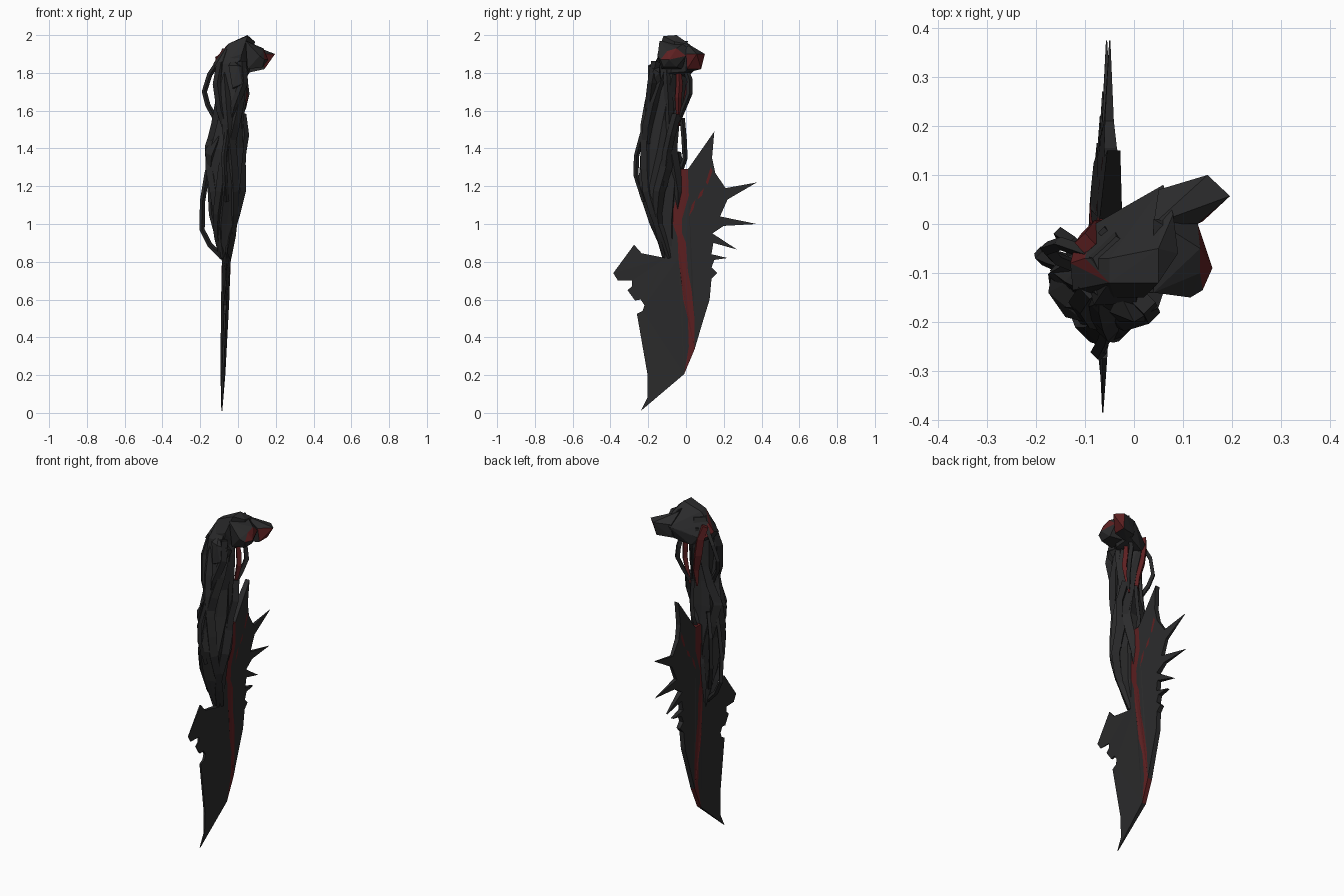
import bpy, bmesh, math
from mathutils import Vector


def material(name, rgb):
    m = bpy.data.materials.new(name)
    m.diffuse_color = (*rgb, 1)
    return m


DARK = material("charcoal", (0.024, 0.024, 0.025))
STRAND = material("dark strand", (0.02, 0.02, 0.021))
RED = material("deep red", (0.11, 0.014, 0.015))


def finish(name, bm, mats):
    bmesh.ops.recalc_face_normals(bm, faces=bm.faces)
    me = bpy.data.meshes.new(name)
    bm.to_mesh(me)
    bm.free()
    for m in mats:
        me.materials.append(m)
    ob = bpy.data.objects.new(name, me)
    bpy.context.collection.objects.link(ob)
    return ob


def loft(name, rings, mat):
    """Skin a list of point rings and cap both ends."""
    bm = bmesh.new()
    vs = [[bm.verts.new(p) for p in r] for r in rings]
    n = len(vs[0])
    for a, b in zip(vs, vs[1:]):
        for i in range(n):
            j = (i + 1) % n
            bm.faces.new((a[i], a[j], b[j], b[i]))
    bm.faces.new(vs[0])
    bm.faces.new(vs[-1])
    return finish(name, bm, [mat])


def tube(name, pts, radii, mat, sides=5):
    """Tapered strand along a path."""
    pts = [Vector(p) for p in pts]
    rings = []
    for i, p in enumerate(pts):
        t = (pts[min(i + 1, len(pts) - 1)] - pts[max(i - 1, 0)]).normalized()
        u = (Vector((1, 0, 0)) - t * t.x).normalized()
        v = t.cross(u)
        rings.append([p + radii[i] * (u * math.cos(k * math.tau / sides)
                                      + v * math.sin(k * math.tau / sides))
                      for k in range(sides)])
    return loft(name, rings, mat)


def hull(name, pts, is_red=None):
    """Faceted lump; faces matching the rule become red."""
    bm = bmesh.new()
    for p in pts:
        bm.verts.new(p)
    res = bmesh.ops.convex_hull(bm, input=bm.verts)
    bmesh.ops.delete(bm, geom=[g for g in res["geom_interior"]
                               if isinstance(g, bmesh.types.BMVert)], context='VERTS')
    bmesh.ops.recalc_face_normals(bm, faces=bm.faces)
    for f in bm.faces:
        f.normal_update()
        if is_red and is_red(f.calc_center_median(), f.normal):
            f.material_index = 1
    return finish(name, bm, [DARK, RED])


# Blade: notched front edge, red spine and spiked back edge, as (y, z)
front = [(-.24, .01), (-.205, .08), (-.205, .21), (-.26, .525), (-.23, .54),
         (-.22, .57), (-.24, .60), (-.27, .595), (-.31, .65), (-.285, .67),
         (-.285, .70), (-.36, .70), (-.385, .74), (-.275, .89), (-.235, .845),
         (-.11, .82), (-.11, 1.0), (-.1, 1.2)]
spine_l = [(-.045, 1.29), (-.04, 1.22), (-.055, 1.12), (-.08, 1.03), (-.045, .93),
           (-.04, .82), (-.025, .7), (-.015, .6), (.01, .5), (.015, .35), (-.01, .205)]
spine_r = [(.01, 1.29), (.015, 1.15), (-.02, 1.03), (-.02, .95), (0, .9),
           (.01, .75), (.03, .65), (.045, .5), (.045, .335)]
back = [(.15, 1.49), (.138, 1.35), (.155, 1.27), (.21, 1.19), (.375, 1.22),
        (.22, 1.13), (.18, 1.04), (.375, 1.0), (.20, .99), (.14, .95),
        (.27, .865), (.145, .90), (.135, .84), (.22, .82), (.15, .81),
        (.135, .77), (.165, .74), (.135, .71), (.125, .6), (.085, .47)]
regions = [(front + spine_l, 0),
           (spine_l[::-1] + spine_r, 1),
           (spine_r + back[::-1], 0)]


def blade_x(y, z, s, lift=0):
    half = 0.024 * max(0.05, 1 - abs(y) / 0.34) * min(1, 0.35 + z)
    return -.086 + .03 * z + s * (half + lift)


bm = bmesh.new()
sides = {}
for s in (-1, 1):
    for poly, mi in regions:
        loop = []
        for y, z in poly:
            if (y, z, s) not in sides:
                sides[y, z, s] = bm.verts.new((blade_x(y, z, s), y, z))
            loop.append(sides[y, z, s])
        bm.faces.new(loop).material_index = mi
partner = {v: sides[k[0], k[1], -k[2]] for k, v in sides.items()}
for e in [e for e in bm.edges if len(e.link_faces) == 1]:
    a, b = e.verts
    if a.co.x > partner[a].co.x:
        mi = e.link_faces[0].material_index
        bm.faces.new((a, b, partner[b], partner[a])).material_index = mi
bm.normal_update()
bmesh.ops.triangulate(bm, faces=bm.faces[:], ngon_method='EAR_CLIP')
finish("blade", bm, [DARK, RED])

# Thin red cracks running out towards the top spike
bm = bmesh.new()
for s in (-1, 1):
    for quad in ([(.13, 1.3), (.14, 1.28), (.115, 1.21), (.105, 1.22)],
                 [(.095, 1.19), (.085, 1.15), (.06, 1.13), (.075, 1.17)],
                 [(.05, 1.13), (.04, 1.08), (.015, 1.04), (.03, 1.1)]):
        bm.faces.new([bm.verts.new((blade_x(y, z, s, .0015), y, z)) for y, z in quad])
finish("blade_cracks", bm, [RED])

# Grip core: z, centre x, centre y, half width, half depth
core = [(.78, -.066, -.08, .016, .03), (.88, -.07, -.095, .035, .055),
        (1.0, -.07, -.12, .06, .085), (1.2, -.06, -.145, .085, .125),
        (1.4, -.06, -.13, .1, .105), (1.55, -.05, -.12, .075, .1),
        (1.7, -.04, -.105, .085, .1), (1.85, -.04, -.09, .08, .1),
        (1.93, -.03, -.08, .06, .06)]


def grip_at(z):
    for a, b in zip(core, core[1:]):
        if z <= b[0]:
            t = max(0, (z - a[0]) / (b[0] - a[0]))
            return [p + (q - p) * t for p, q in zip(a, b)]
    return core[-1]


def on_grip(z, ang, k):
    _, cx, cy, rx, ry = grip_at(z)
    return (cx + k * rx * math.cos(ang), cy + k * ry * math.sin(ang), z)


rings = []
for c in core:
    rings.append([on_grip(c[0], i * math.tau / 10 + c[0] * 1.2,
                          .92 if i % 2 else .74) for i in range(10)])
loft("grip_core", rings, DARK)

# Twisted strands wrapped over the grip
for i in range(6):
    turn = 2.8 if i % 2 else -2.2
    zs = [.82 + k * (1.88 - .82) / 9 for k in range(10)]
    pts = [on_grip(z, i * math.tau / 6 + turn * (z - .8),
                   .76 + .12 * math.sin(9 * z + i * 2)) for z in zs]
    rad = [.008 + .026 * math.sin(math.pi * (k + .5) / 10) for k in range(10)]
    tube(f"grip_strand_{i + 1}", pts, rad, STRAND if i % 2 else DARK, 4)

# Loose strands that bow away from the grip
loops = [
    [(-.09, -.06, 1.88), (-.15, -.04, 1.79), (-.178, -.05, 1.70),
     (-.16, -.07, 1.63), (-.11, -.09, 1.54)],
    [(-.13, -.09, 1.42), (-.165, -.08, 1.26), (-.188, -.07, 1.12),
     (-.19, -.06, .97), (-.15, -.07, .89), (-.08, -.09, .82)],
    [(-.12, -.04, 1.38), (-.15, -.02, 1.24), (-.14, -.04, 1.05),
     (-.10, -.08, .90)],
    [(-.05, -.2, 1.58), (-.06, -.235, 1.46), (-.075, -.262, 1.36),
     (-.07, -.265, 1.26), (-.06, -.22, 1.12)],
    [(-.03, -.02, 1.56), (-.03, -.01, 1.45), (-.04, -.005, 1.35), (-.05, -.04, 1.25)],
    [(.02, -.16, 1.86), (.03, -.18, 1.75), (-.02, -.195, 1.62), (-.05, -.18, 1.5)],
    [(-.09, -.13, 1.85), (-.11, -.16, 1.74), (-.09, -.19, 1.6), (-.03, -.2, 1.42)],
    [(.02, -.05, 1.58), (.035, -.08, 1.47), (.02, -.1, 1.38), (.01, -.12, 1.2)],
]
for i, pts in enumerate(loops):
    r = .024 if i > 4 else .014
    tube(f"loose_strand_{i + 1}", pts, [r] * len(pts), STRAND, 4)

# Red strands down the back of the grip
tube("red_back_strand", [(-.1, -.04, 1.89), (-.08, -.02, 1.82), (-.065, -.02, 1.72),
                         (-.045, -.03, 1.62), (-.05, -.035, 1.52)],
     [.022, .028, .028, .022, .006], RED, 4)
tube("red_side_strand", [(.02, -.04, 1.82), (.03, -.035, 1.74), (.035, -.04, 1.67),
                         (.02, -.04, 1.6), (.0, -.04, 1.52)],
     [.014, .018, .018, .014, .006], RED, 4)
tube("back_loop", [(.02, -.01, 1.84), (.035, .02, 1.76), (.045, .018, 1.69),
                   (.03, -.01, 1.62), (.005, -.04, 1.54)],
     [.016, .016, .016, .014, .01], STRAND, 4)

# Crown of the pommel, with a red patch at its rear corner
hull("pommel_crown",
     [(-.125, -.135, 1.83), (-.13, -.08, 1.85), (-.12, -.04, 1.83),
      (-.10, -.07, 1.90), (-.05, -.07, 1.955), (-.05, -.12, 1.955),
      (-.08, .0, 1.83), (0, .045, 1.87), (.06, .08, 1.89), (.05, -.12, 1.995),
      (.05, -.05, 2.0), (.09, -.06, 1.965), (.08, .02, 1.95), (.02, -.15, 1.9),
      (-.04, -.15, 1.88), (0, -.14, 1.79), (.06, -.08, 1.80), (.06, .04, 1.81),
      (-.04, .01, 1.78), (-.1, -.1, 1.78)],
     lambda c, n: c.x < -.085 and c.y > -.1 and n.z > .25)

# Forked pommel tips with red end faces
hull("pommel_rear_prong",
     [(.04, .0, 1.96), (.05, .07, 1.9), (.05, .0, 1.8), (.05, .06, 1.82),
      (.13, .0, 1.9), (.135, .06, 1.907), (.14, .005, 1.82), (.14, .08, 1.82),
      (.15, .1, 1.9), (.196, .057, 1.9)],
     lambda c, n: c.x > .148)
hull("pommel_front_prong",
     [(.04, -.14, 1.97), (.04, .01, 1.97), (.05, -.13, 1.82), (.05, -.02, 1.82),
      (.13, .0, 1.89), (.13, -.05, 1.83), (.115, -.15, 1.89), (.14, -.135, 1.87),
      (.13, -.12, 1.83), (.16, -.09, 1.87), (.135, -.05, 1.93), (.135, -.1, 1.915)],
     lambda c, n: c.x > .135 and n.x > .5 and n.z > 0)

# Lumps on the grip
hull("front_lump", [(-.03, -.14, 1.87), (-.05, -.18, 1.84), (.0, -.2, 1.84),
                    (.05, -.17, 1.82), (.06, -.14, 1.8), (.02, -.2, 1.74),
                    (-.03, -.2, 1.72), (0, -.12, 1.7)])
hull("side_lump", [(-.1, -.1, 1.52), (-.17, -.11, 1.4), (-.175, -.14, 1.38),
                   (-.14, -.19, 1.36), (-.1, -.2, 1.46), (-.15, -.13, 1.24)])
